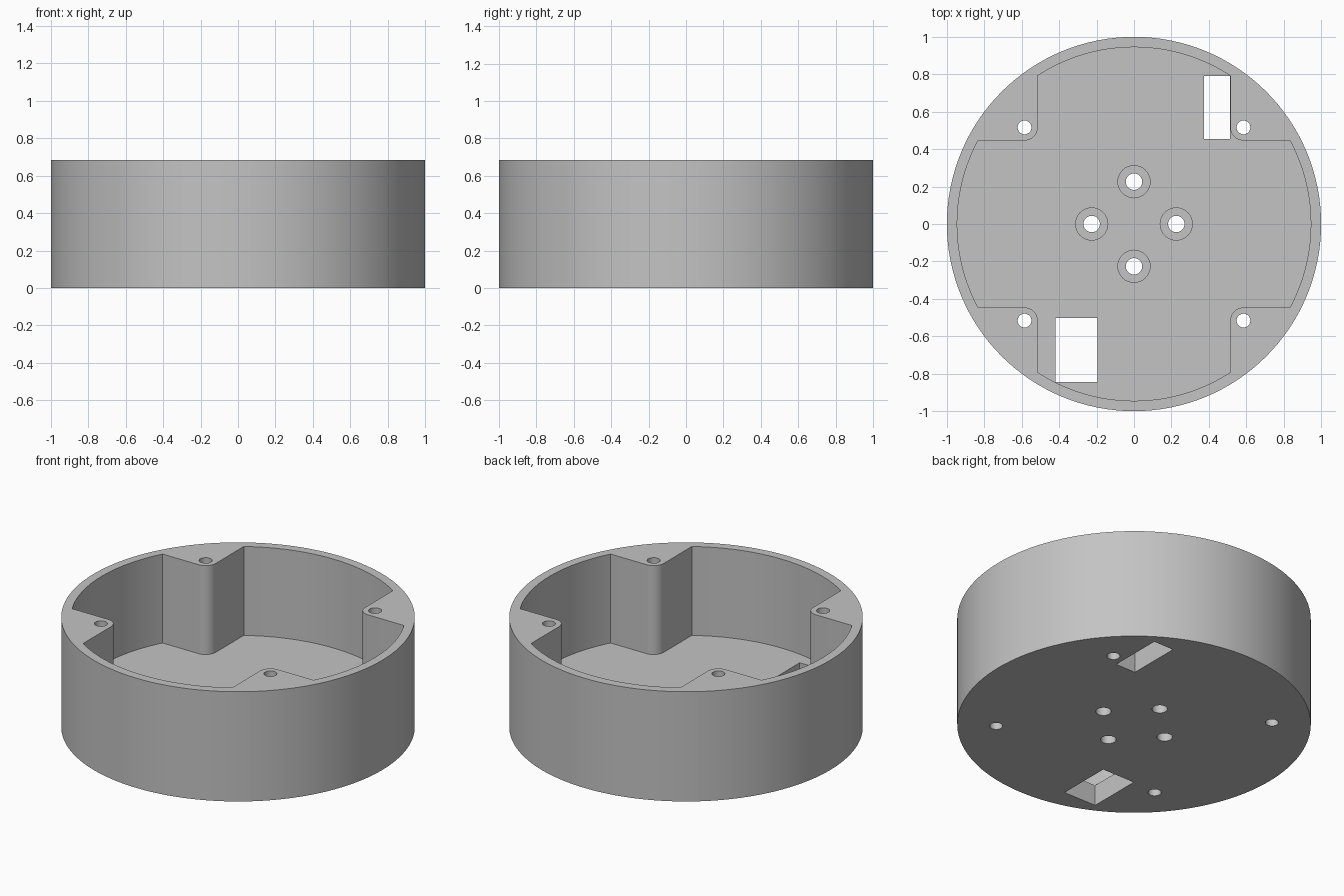
import bpy, bmesh
from math import pi, sin, cos, asin, acos

if "Cube" in bpy.data.objects:
    bpy.data.objects.remove(bpy.data.objects["Cube"])

HEIGHT, FLOOR = 0.685, 0.13
INNER_R = 0.945
POST_X, POST_Y, POST_R = 0.585, 0.516, 0.07   # corner post centre and rounding
OVER = 0.1                                     # cutter overshoot

grey = bpy.data.materials.new("plain grey")
grey.use_nodes = True
colour = (0.55, 0.55, 0.55, 1)
grey.diffuse_color = colour
grey.node_tree.nodes["Principled BSDF"].inputs["Base Color"].default_value = colour


def prism(name, points, z0, z1):
    """Extrude a counter-clockwise outline from z0 to z1."""
    bm = bmesh.new()
    base = bm.faces.new([bm.verts.new((x, y, z0)) for x, y in points])
    ext = bmesh.ops.extrude_face_region(bm, geom=[base])
    verts = [v for v in ext["geom"] if isinstance(v, bmesh.types.BMVert)]
    bmesh.ops.translate(bm, verts=verts, vec=(0, 0, z1 - z0))
    bmesh.ops.recalc_face_normals(bm, faces=bm.faces)
    mesh = bpy.data.meshes.new(name)
    bm.to_mesh(mesh)
    bm.free()
    mesh.materials.append(grey)
    obj = bpy.data.objects.new(name, mesh)
    bpy.context.collection.objects.link(obj)
    return obj


def arc(cx, cy, r, a0, a1, n):
    return [(cx + r * cos(a0 + (a1 - a0) * i / n),
             cy + r * sin(a0 + (a1 - a0) * i / n)) for i in range(n + 1)]


def circle(cx, cy, r, n):
    return arc(cx, cy, r, 0, 2 * pi, n)[:-1]


def rectangle(x0, x1, y0, y1):
    return [(x0, y0), (x1, y0), (x1, y1), (x0, y1)]


def cut(target, points, z0, z1):
    cutter = prism("cutter", points, z0, z1)
    cutter.hide_render = True
    mod = target.modifiers.new("cut", "BOOLEAN")
    mod.operation, mod.solver, mod.object = "DIFFERENCE", "EXACT", cutter
    bpy.context.view_layer.objects.active = target
    bpy.ops.object.modifier_apply(modifier=mod.name)
    bpy.data.objects.remove(cutter)


# Round outer shell
housing = prism("round_housing", circle(0, 0, 1, 128), 0, HEIGHT)

# Cavity outline: one quadrant with a rounded corner post, mirrored to four
quarter = (arc(0, 0, INNER_R, 0, asin((POST_Y - POST_R) / INNER_R), 10)
           + arc(POST_X, POST_Y, POST_R, -pi / 2, -pi, 10)
           + arc(0, 0, INNER_R, acos((POST_X - POST_R) / INNER_R), pi / 2, 12))
half = quarter + [(-x, y) for x, y in reversed(quarter[:-1])]
outline = half + [(x, -y) for x, y in reversed(half[1:-1])]
cut(housing, outline, FLOOR, HEIGHT + OVER)

# Screw holes down the corner posts
for sx in (-1, 1):
    for sy in (-1, 1):
        cut(housing, circle(sx * POST_X, sy * POST_Y, 0.037, 24), -OVER, HEIGHT + OVER)

# Counterbored mounting holes in the floor
for x, y in ((1, 0), (0, 1), (-1, 0), (0, -1)):
    cx, cy = 0.226 * x, 0.226 * y
    cut(housing, circle(cx, cy, 0.086, 32), FLOOR / 2, FLOOR + OVER)
    cut(housing, circle(cx, cy, 0.044, 24), -OVER, FLOOR + OVER)

# Rectangular cable openings in the floor
cut(housing, rectangle(0.375, 0.513, 0.455, 0.79), -OVER, FLOOR + OVER)
cut(housing, rectangle(-0.42, -0.195, -0.843, -0.503), -OVER, FLOOR + OVER)

# Smooth curved walls, sharp rims
bpy.ops.object.select_all(action="DESELECT")
housing.select_set(True)
bpy.context.view_layer.objects.active = housing
bpy.ops.object.shade_smooth_by_angle(angle=pi / 6)
